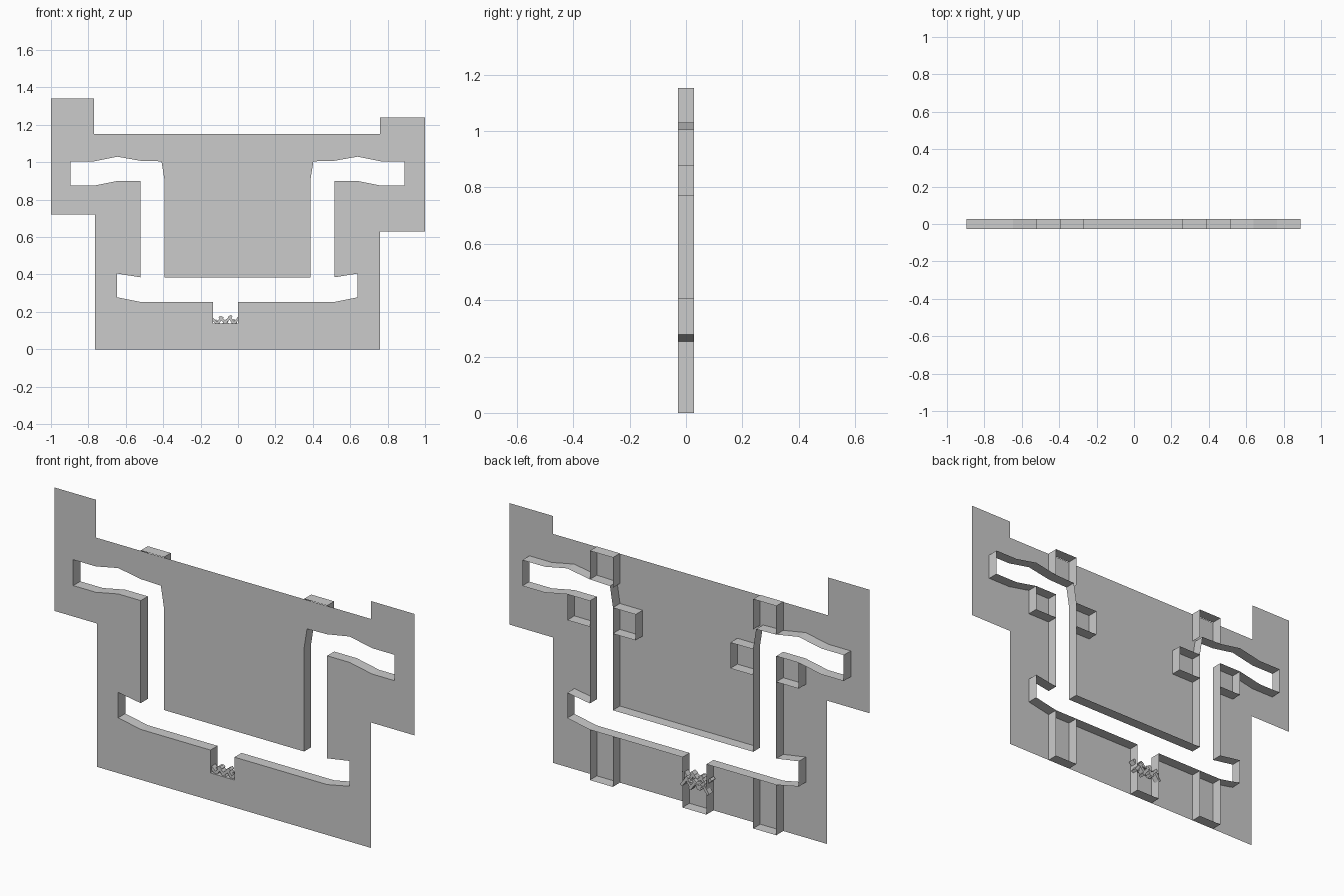
import bpy, bmesh, random
from mathutils import Matrix, Vector

if "Cube" in bpy.data.objects:
    bpy.data.objects.remove(bpy.data.objects["Cube"])

FRONT, BACK = -0.028, 0.028


def finish(bm, name):
    mesh = bpy.data.meshes.new(name)
    bm.to_mesh(mesh)
    bm.free()
    ob = bpy.data.objects.new(name, mesh)
    bpy.context.collection.objects.link(ob)
    return ob


def mirrored(path):
    # Reversing keeps the winding clockwise
    return [(-x - 0.006, z) for x, z in reversed(path)]


def wall(name, path, closed=False):
    # Ribbon running back from the front sheet, facing right of travel
    bm = bmesh.new()
    f = [bm.verts.new((x, FRONT, z)) for x, z in path]
    b = [bm.verts.new((x, BACK, z)) for x, z in path]
    n = len(path)
    for i in range(n if closed else n - 1):
        j = (i + 1) % n
        bm.faces.new((b[i], b[j], f[j], f[i]))
    return finish(bm, name)


def sheet(name, outline, hole):
    bm = bmesh.new()
    for loop in (outline, hole):
        vs = [bm.verts.new((x, FRONT, z)) for x, z in loop]
        for i in range(len(vs)):
            bm.edges.new((vs[i - 1], vs[i]))
    bmesh.ops.triangle_fill(bm, edges=bm.edges[:], use_beauty=True,
                            use_dissolve=False, normal=(0, -1, 0))
    for face in bm.faces:
        face.normal_update()
        if face.normal.y > 0:
            face.normal_flip()
    return finish(bm, name)


# Outer silhouette with the two uneven side tabs
outline = [(-0.765, 0), (0.76, 0), (0.76, 0.63), (1, 0.63), (1, 1.24),
           (0.76, 1.24), (0.76, 1.15), (-0.77, 1.15), (-0.77, 1.34),
           (-1, 1.34), (-1, 0.72), (-0.765, 0.72)]

# Right half of the winding opening, then notch, then mirrored left half
right = [(0.387, 0.385), (0.387, 0.905), (0.403, 1.005), (0.515, 1.008),
         (0.64, 1.03), (0.765, 1.005), (0.89, 1.005), (0.89, 0.875),
         (0.765, 0.875), (0.64, 0.9), (0.515, 0.9), (0.515, 0.385),
         (0.64, 0.405), (0.64, 0.278), (0.515, 0.253), (0, 0.253)]
notch = [(0, 0.138), (-0.133, 0.138), (-0.133, 0.253)]
hole = right + notch + mirrored(right[:-1])

sheet("front_sheet", outline, hole)
wall("opening_wall", hole, closed=True)

# Open-backed recess frames around the opening
recesses = {
    "top_recess": [(0.387, 1.0), (0.387, 1.152), (0.515, 1.152), (0.515, 1.008)],
    "inner_recess": [(0.387, 0.77), (0.26, 0.77), (0.26, 0.9), (0.387, 0.9)],
    "outer_recess": [(0.515, 0.9), (0.64, 0.9), (0.64, 0.77), (0.515, 0.77)],
    "bottom_recess": [(0.515, 0.253), (0.515, 0), (0.387, 0), (0.387, 0.253)],
}
for name, path in recesses.items():
    wall(name + "_right", path)
    wall(name + "_left", mirrored(path))
wall("notch_recess", [(0, 0.138), (0, 0), (-0.133, 0), (-0.133, 0.138)])

# Criss-crossed rubble slabs lying in the notch
random.seed(4)
bm = bmesh.new()
for row in range(2):
    for i in range(6):
        tilt = (0.7 if (i + row) % 2 else -0.7) + random.uniform(-0.15, 0.15)
        pos = Vector((-0.124 + i * 0.023, -0.004 + 0.016 * row,
                      0.155 - 0.025 * row + random.uniform(-0.006, 0.006)))
        mat = (Matrix.Translation(pos) @ Matrix.Rotation(tilt, 4, 'Y')
               @ Matrix.Diagonal((0.014, 0.03, 0.06, 1)))
        bmesh.ops.create_cube(bm, size=1, matrix=mat)
finish(bm, "notch_rubble")
